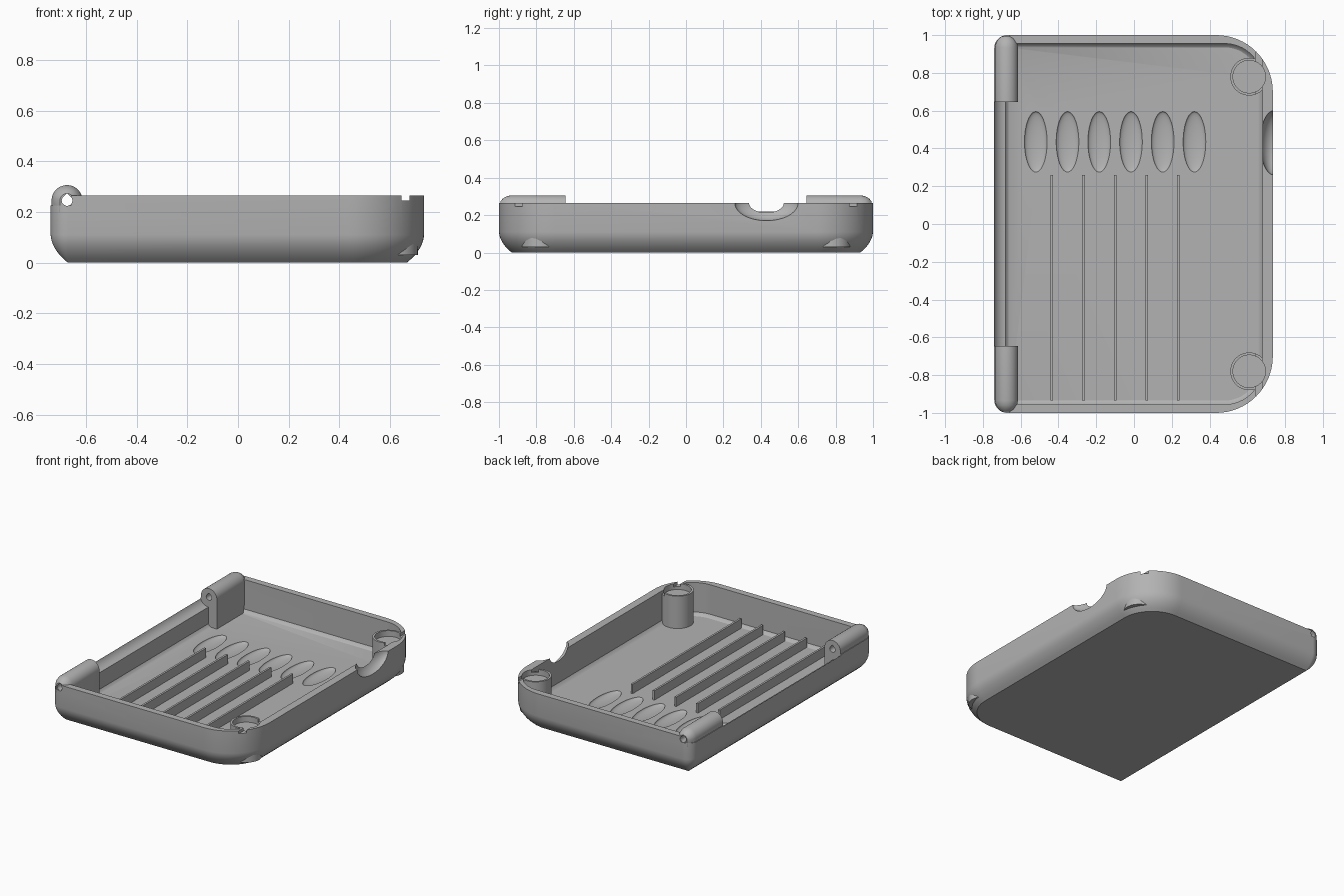
import bpy, bmesh
from math import sin, cos, pi, radians
from mathutils import Matrix

if "Cube" in bpy.data.objects:
    bpy.data.objects.remove(bpy.data.objects["Cube"])

grey = bpy.data.materials.new("plain grey")
grey.use_nodes = True
grey.diffuse_color = (0.45, 0.45, 0.45, 1)
grey.node_tree.nodes["Principled BSDF"].inputs["Base Color"].default_value = grey.diffuse_color

FLOOR, RIM = 0.04, 0.265
PIN_X, PIN_Z, HINGE_START = -0.675, 0.245, 0.645


def finish(bm, name):
    bmesh.ops.recalc_face_normals(bm, faces=bm.faces)
    mesh = bpy.data.meshes.new(name)
    bm.to_mesh(mesh)
    bm.free()
    mesh.materials.append(grey)
    obj = bpy.data.objects.new(name, mesh)
    bpy.context.collection.objects.link(obj)
    return obj


def loft(name, rings):
    """Skin a stack of equal-length rings and cap both ends."""
    bm = bmesh.new()
    rows = [[bm.verts.new(p) for p in ring] for ring in rings]
    n = len(rows[0])
    for low, high in zip(rows, rows[1:]):
        for i in range(n):
            j = (i + 1) % n
            bm.faces.new((low[i], low[j], high[j], high[i]))
    bm.faces.new(rows[0])
    bm.faces.new(rows[-1])
    return finish(bm, name)


def box(name, x, y, z):
    return loft(name, [[(x[0], y[0], h), (x[1], y[0], h), (x[1], y[1], h), (x[0], y[1], h)] for h in z])


def cylinder(name, x, y, r, z):
    turn = [2 * pi * i / 48 for i in range(48)]
    return loft(name, [[(x + r * cos(a), y + r * sin(a), h) for a in turn] for h in z])


def ellipsoid(name, centre, radii):
    bm = bmesh.new()
    bmesh.ops.create_uvsphere(bm, u_segments=48, v_segments=24, radius=1,
                              matrix=Matrix.Translation(centre) @ Matrix.Diagonal((*radii, 1)))
    return finish(bm, name)


def cut(cutter, *targets):
    for obj in targets:
        mod = obj.modifiers.new("cut", "BOOLEAN")
        mod.operation, mod.solver, mod.object = "DIFFERENCE", "EXACT", cutter
        bpy.context.view_layer.objects.active = obj
        bpy.ops.object.modifier_apply(modifier=mod.name)
    bpy.data.objects.remove(cutter)


def outline(z, x0, x1, y1, r_hinge, r_free, inset):
    """Rounded rectangle with different corner radii on the two x sides."""
    pts = []
    for sx, sy, r, start in ((1, 1, r_free, 0), (-1, 1, r_hinge, 90), (-1, -1, r_hinge, 180), (1, -1, r_free, 270)):
        r = max(r - inset, 0.004)
        cx = x1 - inset - r if sx > 0 else x0 + inset + r
        cy = sy * (y1 - inset - r)
        for i in range(17):
            a = radians(start + 90 * i / 16)
            pts.append((cx + r * cos(a), cy + r * sin(a), z))
    return pts


# Tray shell: curved bottom edge, hollowed with a small floor fillet
shell_steps = [(0, 0.068), (0.015, 0.051), (0.03, 0.036), (0.05, 0.021), (0.07, 0.01), (0.09, 0.003), (0.11, 0), (RIM, 0)]
tray = loft("tray_shell", [outline(z, -0.74, 0.735, 1, 0.07, 0.3, d) for z, d in shell_steps])
cavity_steps = [(FLOOR, 0.02), (0.046, 0.01), (0.06, 0), (0.4, 0)]
cut(loft("cavity", [outline(z, -0.68, 0.68, 0.955, 0.005, 0.2, d) for z, d in cavity_steps]), tray)

# Thumb scoop and shallow floor dishes
cut(ellipsoid("scoop", (0.74, 0.43, RIM), (0.072, 0.17, 0.095)), tray)
for i in range(6):
    cut(ellipsoid("dish", (-0.52 + 0.168 * i, 0.435, FLOOR), (0.06, 0.16, 0.022)), tray)

# Rounded clearance between the hinges
turn = [2 * pi * i / 48 for i in range(48)]
cut(loft("clearance", [[(PIN_X + 0.07 * cos(a), y, PIN_Z + 0.07 * sin(a)) for a in turn]
                       for y in (-HINGE_START, HINGE_START)]), tray)

# Hinge knuckles with rounded outer ends
hinges = []
for side, s in (("front", -1), ("back", 1)):
    cut(box("seat", (-0.8, -0.66), sorted((s * HINGE_START, s * 1.1)), (0.225, 0.4)), tray)
    rings = []
    for y, r in ((HINGE_START, 0.061), (0.935, 0.061), (0.96, 0.055), (0.98, 0.043), (0.992, 0.028)):
        arc = [(PIN_X + r * cos(pi * i / 24), s * y, PIN_Z + r * sin(pi * i / 24)) for i in range(25)]
        foot = [(PIN_X - r, s * y, 0.2), (-0.685, s * y, 0.12), (-0.685, s * y, 0.03), (PIN_X + r, s * y, 0.03)]
        if y > 0.94:
            foot = [(x, yy, max(z, 0.12)) for x, yy, z in foot]
            foot[1] = (-0.68, s * y, 0.14)
        rings.append(arc + foot)
    hinges.append(loft(side + "_hinge", rings))

# Teardrop pin hole through both hinges
drop = [(0.021 * cos(a), 0.021 * sin(a)) for a in (radians(45 - 270 * i / 20) for i in range(21))] + [(0, 0.029)]
cut(loft("pin_hole", [[(PIN_X + x, y, PIN_Z + z) for x, z in drop] for y in (-1.2, 1.2)]), tray, *hinges)

# Corner posts with recessed tops and a narrow slot
posts = []
for side, s in (("front", -1), ("back", 1)):
    post = cylinder(side + "_post", 0.61, s * 0.78, 0.1, (0.03, RIM))
    cut(cylinder("recess", 0.61, s * 0.78, 0.086, (0.225, 0.4)), post, tray)
    cut(box("slot", (0.645, 0.678), sorted((s * 0.6, s * 1.1)), (0.245, 0.4)), post, tray)
    posts.append(post)

# Floor ribs
ribs = [box("floor_rib", (x - 0.007, x + 0.007), (-0.935, 0.26), (0.03, 0.105))
        for x in (-0.435 + 0.1675 * i for i in range(5))]

bpy.ops.object.select_all(action="DESELECT")
for obj in [tray, *hinges, *posts, *ribs]:
    obj.select_set(True)
bpy.context.view_layer.objects.active = tray
bpy.ops.object.shade_smooth_by_angle(angle=radians(30))
